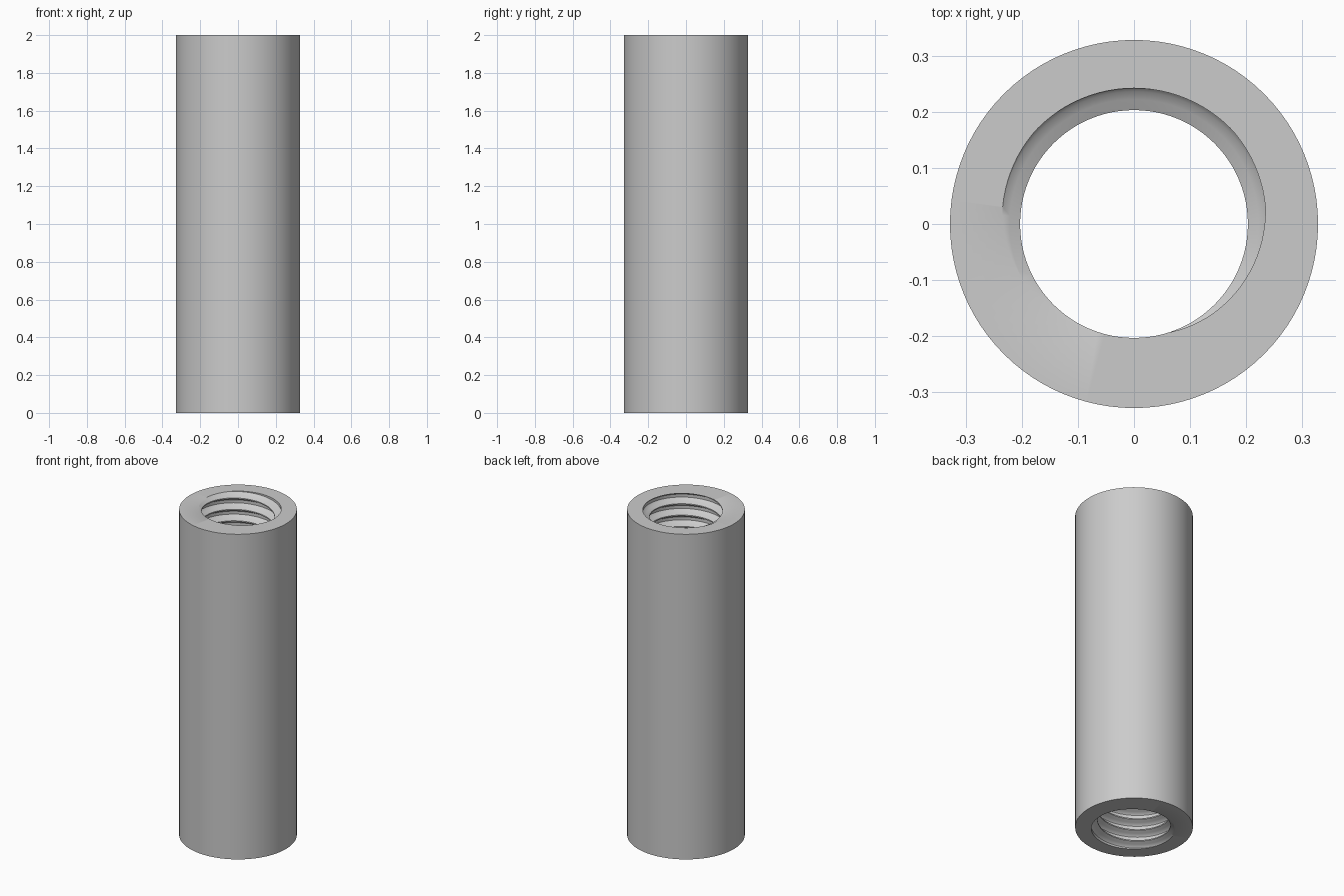
import bpy, bmesh, math
from mathutils import Vector

cube = bpy.data.objects.get("Cube")
if cube:
    bpy.data.objects.remove(cube)

HEIGHT, OUTER, PITCH, STEPS = 2.0, 0.328, 0.07, 96
# one thread pitch: (fraction of pitch, radius), crest first
THREAD = [(-0.05, 0.203), (0.05, 0.203), (0.18, 0.222), (0.27, 0.236), (0.37, 0.242),
          (0.63, 0.242), (0.73, 0.236), (0.82, 0.222)]

bm = bmesh.new()

# threaded bore: zigzag profile swept one helical turn, then trimmed at both ends
turns = math.ceil(HEIGHT / PITCH) + 3
profile = [bm.verts.new((0, -r, HEIGHT + (f + 1 - n) * PITCH))
           for n in range(turns, -1, -1) for f, r in THREAD]
edges = [bm.edges.new(pair) for pair in zip(profile, profile[1:])]
bmesh.ops.spin(bm, geom=profile + edges, cent=(0, 0, 0), axis=(0, 0, 1),
               dvec=(0, 0, PITCH / STEPS), angle=math.tau, steps=STEPS)
bmesh.ops.remove_doubles(bm, verts=bm.verts, dist=1e-5)
for z, direction in ((0, -1), (HEIGHT, 1)):
    bmesh.ops.bisect_plane(bm, geom=bm.verts[:] + bm.edges[:] + bm.faces[:], dist=1e-5,
                           plane_co=(0, 0, z), plane_no=(0, 0, direction), clear_outer=True)

# outer wall
rings = [[bm.verts.new((OUTER * math.cos(math.tau * i / STEPS),
                        OUTER * math.sin(math.tau * i / STEPS), z)) for i in range(STEPS)]
         for z in (0, HEIGHT)]
for i in range(STEPS):
    j = (i + 1) % STEPS
    bm.faces.new((rings[0][i], rings[0][j], rings[1][j], rings[1][i]))

# flat ring-shaped ends
for z, direction in ((0, -1), (HEIGHT, 1)):
    rim = [e for e in bm.edges if e.is_boundary and all(abs(v.co.z - z) < 1e-4 for v in e.verts)]
    bmesh.ops.triangle_fill(bm, edges=rim, use_beauty=True, normal=Vector((0, 0, direction)))
bmesh.ops.recalc_face_normals(bm, faces=bm.faces)

mesh = bpy.data.meshes.new("threaded_sleeve")
bm.to_mesh(mesh)
bm.free()
sleeve = bpy.data.objects.new("threaded_sleeve", mesh)
bpy.context.collection.objects.link(sleeve)

# plain grey metal
grey = bpy.data.materials.new("grey_metal")
grey.use_nodes = True
colour = (0.6, 0.6, 0.6, 1)
grey.diffuse_color = colour
grey.node_tree.nodes["Principled BSDF"].inputs["Base Color"].default_value = colour
mesh.materials.append(grey)

bpy.context.view_layer.objects.active = sleeve
sleeve.select_set(True)
bpy.ops.object.shade_smooth_by_angle(angle=math.radians(32))
